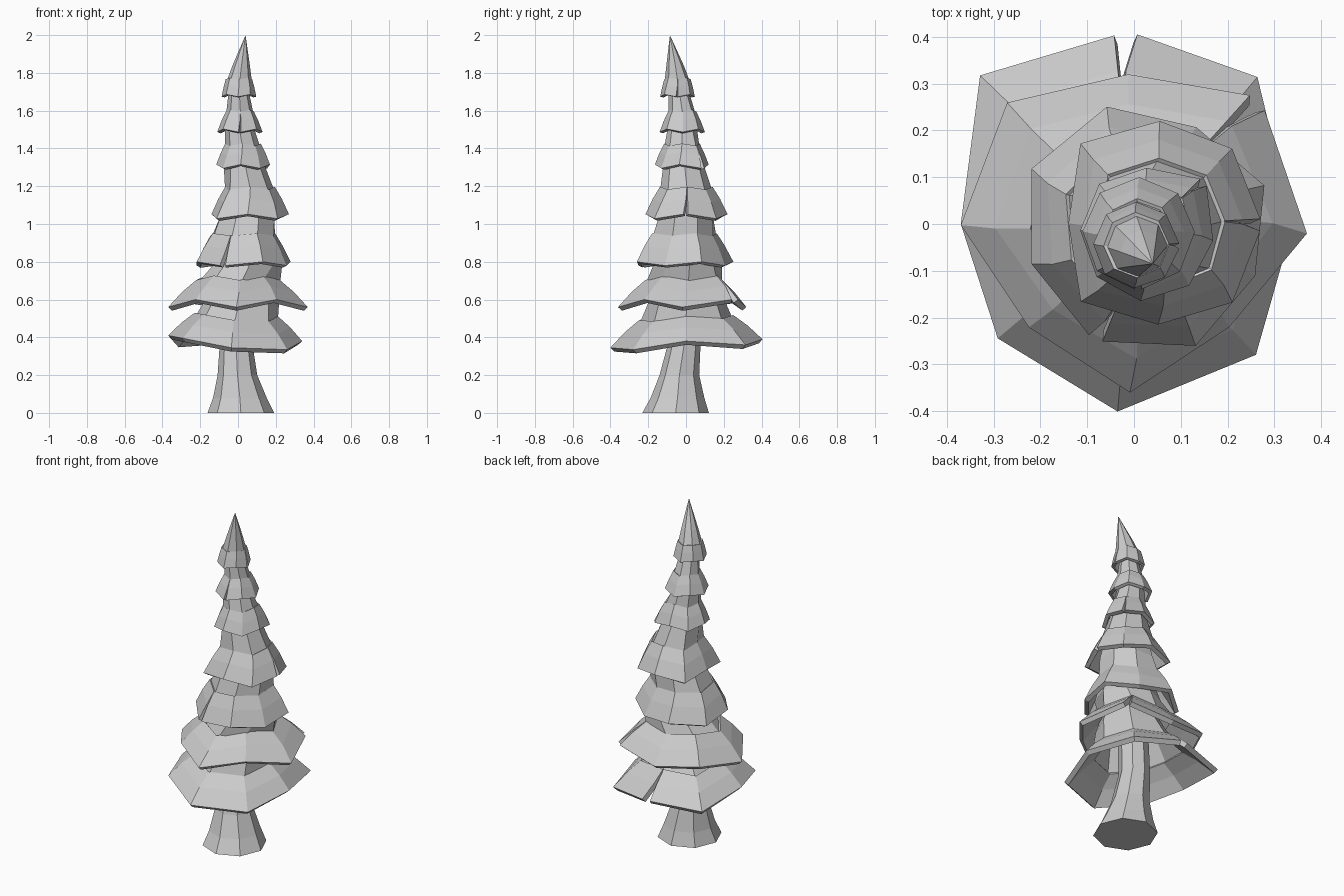
import bpy, bmesh
from math import sin, cos, radians

if "Cube" in bpy.data.objects:
    bpy.data.objects.remove(bpy.data.objects["Cube"])


def make_object(name, verts, faces, thickness=0):
    mesh = bpy.data.meshes.new(name)
    mesh.from_pydata(verts, [], faces)
    bm = bmesh.new()
    bm.from_mesh(mesh)
    bmesh.ops.remove_doubles(bm, verts=bm.verts, dist=0.0005)
    bm.to_mesh(mesh)
    bm.free()
    obj = bpy.data.objects.new(name, mesh)
    bpy.context.collection.objects.link(obj)
    if thickness:
        mod = obj.modifiers.new("thickness", 'SOLIDIFY')
        mod.thickness = thickness
        mod.offset = -1
    return obj


def bridge(rings):
    """Verts and side faces joining rings of equal length (closed loops)."""
    n = len(rings[0])
    verts = [v for ring in rings for v in ring]
    faces = [(k * n + i, k * n + (i + 1) % n, (k + 1) * n + (i + 1) % n, (k + 1) * n + i)
             for k in range(len(rings) - 1) for i in range(n)]
    return verts, faces


def circle(x, y, z, r, angles):
    return [(x + r * cos(a), y + r * sin(a), z) for a in angles]


def tier(index, cx, cy, z_hem, z_top, start, radii, scale, ripple, thick, necks,
         angles=None, lift=None):
    """Drooping wrap of branches with a slit, plus the cone rising out of it."""
    n = len(radii)
    cols = radii + radii[:1]
    lift = lift or [ripple if i % 2 else -ripple for i in range(n + 1)]
    verts, faces = [], []
    height = z_top - z_hem
    for k, (s, h) in enumerate(((1, 0), (0.5 + scale / 2, 0.56), (scale, 1))):
        gap = (7, 3, 1)[k]
        for i, r in enumerate(cols):
            a = radians(angles[i] if angles else start + i * (360 - gap) / n)
            if angles and i == n:
                a += radians(7 - gap)
            verts.append((cx + s * r * cos(a), cy + s * r * sin(a),
                          z_hem + h * height + lift[i] * (1 - 0.4 * h)))
    w = n + 1
    for k in range(2):
        for i in range(n):
            faces.append((k * w + i, k * w + i + 1,
                          (k + 1) * w + i + 1, (k + 1) * w + i))
    make_object(f"branch_tier_{index}", verts, faces, thick)

    # cone follows the same columns and tucks under the next tier
    dirs = [radians(angles[i] if angles else start + i * 360 / n) for i in range(n)]
    base = [(cx + scale * r * cos(a), cy + scale * r * sin(a),
             z_top - 0.025 + lift[i] * 0.6)
            for i, (a, r) in enumerate(zip(dirs, radii))]
    rings = [base] + [circle(*neck, dirs) for neck in necks]
    make_object(f"tier_cone_{index}", *bridge(rings))


# Flared, slightly leaning trunk with a closed foot
eight = [radians(45 * i) for i in range(8)]
trunk = [(0.015, -0.055, 0, 0.176), (0.01, -0.045, 0.08, 0.142),
         (-0.003, -0.035, 0.2, 0.105), (-0.01, -0.01, 0.36, 0.087),
         (0.01, 0, 0.74, 0.08)]
verts, faces = bridge([circle(*ring, eight) for ring in trunk])
make_object("trunk", verts, faces + [tuple(reversed(range(8)))])

# Tiers: centre, hem and top heights, slit angle, hem radii, taper, ripple, thickness, necks
tier(1, 0, 0, 0.36, 0.50, 96, [.405, .457, .37, .38, .402, .382, .34, .41], .62, 0, .03,
     [(.03, .005, .62, .19), (.04, .005, .70, .155)],
     angles=[96, 136, 180, 220, 265, 313, 360, 410, 449],
     lift=[.03, .01, .05, .035, -.015, -.025, .02, 0, .03])
tier(2, 0, 0, 0.58, 0.715, 48, [.37, .32, .375, .37, .315, .36, .30, .37], .60, -.02, .028,
     [(.055, .01, .79, .18), (.05, 0, .92, .14)])
tier(3, .03, -.01, 0.79, 0.945, 248, [.26, .27, .25, .265, .24, .275, .28, .26], .68, .010, .026,
     [(.05, 0, 1.04, .155), (.05, 0, 1.16, .125)])
tier(4, .06, 0, 1.04, 1.19, 3, [.21, .22, .22, .245, .20, .24, .215, .225], .64, -.012, .025,
     [(.035, -.012, 1.30, .11), (.03, -.015, 1.39, .08)])
tier(5, .025, -.02, 1.305, 1.42, 45, [.165, .14, .145, .14, .14, .145, .145, .145], .66, .010, .022,
     [(.01, -.02, 1.49, .08), (.01, -.02, 1.57, .062)])
tier(6, .01, -.02, 1.495, 1.6, 273, [.12] * 8, .62, .008, .02,
     [(.005, -.035, 1.68, .057), (.005, -.04, 1.75, .045)])
tier(7, .005, -.045, 1.68, 1.77, 2, [.092] * 8, .76, .006, .018,
     [(.017, -.058, 1.84, .046), (.04, -.085, 2.0, 0)])
